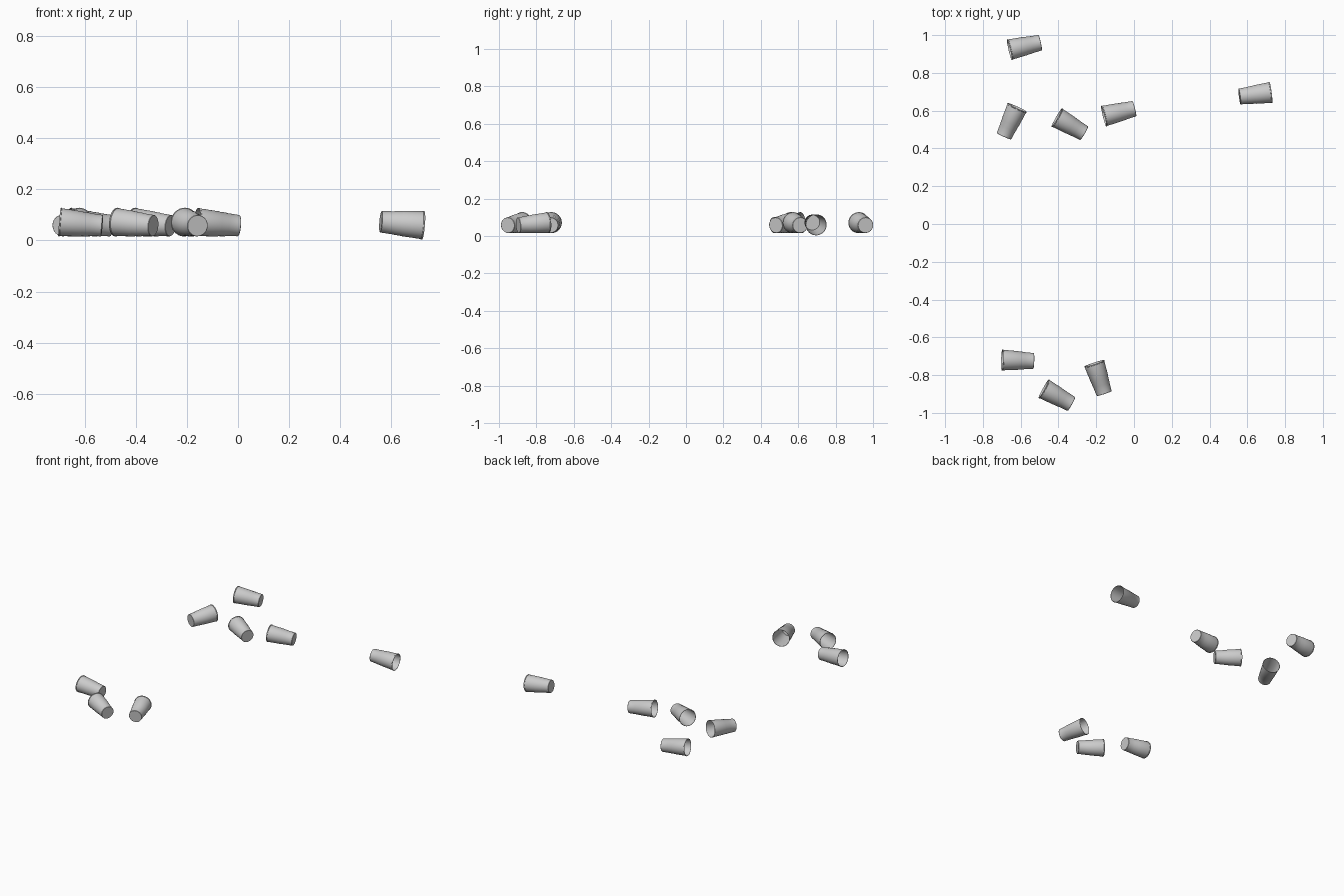
import bpy, bmesh, math
from mathutils import Vector

if "Cube" in bpy.data.objects:
    bpy.data.objects.remove(bpy.data.objects["Cube"])

SIDES = 32
# Lathe profile (radius, distance from the base): base, stepped wall, rolled rim, inner wall, inner floor
PROFILE = [(0.0405, 0.0), (0.0418, 0.0015), (0.0452, 0.050), (0.0462, 0.052),
           (0.0482, 0.080), (0.0492, 0.082), (0.0545, 0.162), (0.0562, 0.163),
           (0.0565, 0.1655), (0.0560, 0.168), (0.0540, 0.168), (0.0532, 0.162),
           (0.0476, 0.081), (0.0448, 0.052), (0.0403, 0.003)]


def cup_mesh():
    bm = bmesh.new()
    rings = []
    for r, z in PROFILE:
        rings.append([bm.verts.new((r * math.cos(a), r * math.sin(a), z))
                      for a in (2 * math.pi * i / SIDES for i in range(SIDES))])
    for lo, hi in zip(rings, rings[1:]):
        for i in range(SIDES):
            j = (i + 1) % SIDES
            bm.faces.new((lo[i], lo[j], hi[j], hi[i]))
    bm.faces.new(rings[0][::-1])      # outer base
    bm.faces.new(rings[-1])           # inner floor
    bmesh.ops.recalc_face_normals(bm, faces=bm.faces)
    mesh = bpy.data.meshes.new("cup")
    bm.to_mesh(mesh)
    bm.free()
    return mesh


# Each fallen cup: base centre x, y, then mouth centre x, y
CUPS = [(-0.497, 0.960, -0.659, 0.923),
        (-0.688, 0.466, -0.619, 0.616),
        (-0.265, 0.481, -0.407, 0.563),
        (0.003, 0.611, -0.161, 0.571),
        (0.561, 0.675, 0.722, 0.696),
        (-0.532, -0.725, -0.698, -0.720),
        (-0.333, -0.952, -0.476, -0.873),
        (-0.159, -0.894, -0.209, -0.741)]

mesh = cup_mesh()
for n, (bx, by, mx, my) in enumerate(CUPS):
    # The lone cup on the right tips mouth-down, the others rest on their sides
    zb, zm = (0.073, 0.060) if n == 4 else (0.058, 0.072)
    base, mouth = Vector((bx, by, zb)), Vector((mx, my, zm))
    axis = (mouth - base).normalized()
    cup = bpy.data.objects.new(f"fallen_cup_{n + 1}", mesh)
    bpy.context.collection.objects.link(cup)
    cup.rotation_euler = axis.to_track_quat('Z', 'Y').to_euler()
    cup.location = (base + mouth) / 2 - axis * 0.084
    cup.select_set(True)
    bpy.context.view_layer.objects.active = cup

bpy.ops.object.shade_smooth_by_angle(angle=math.radians(30))
